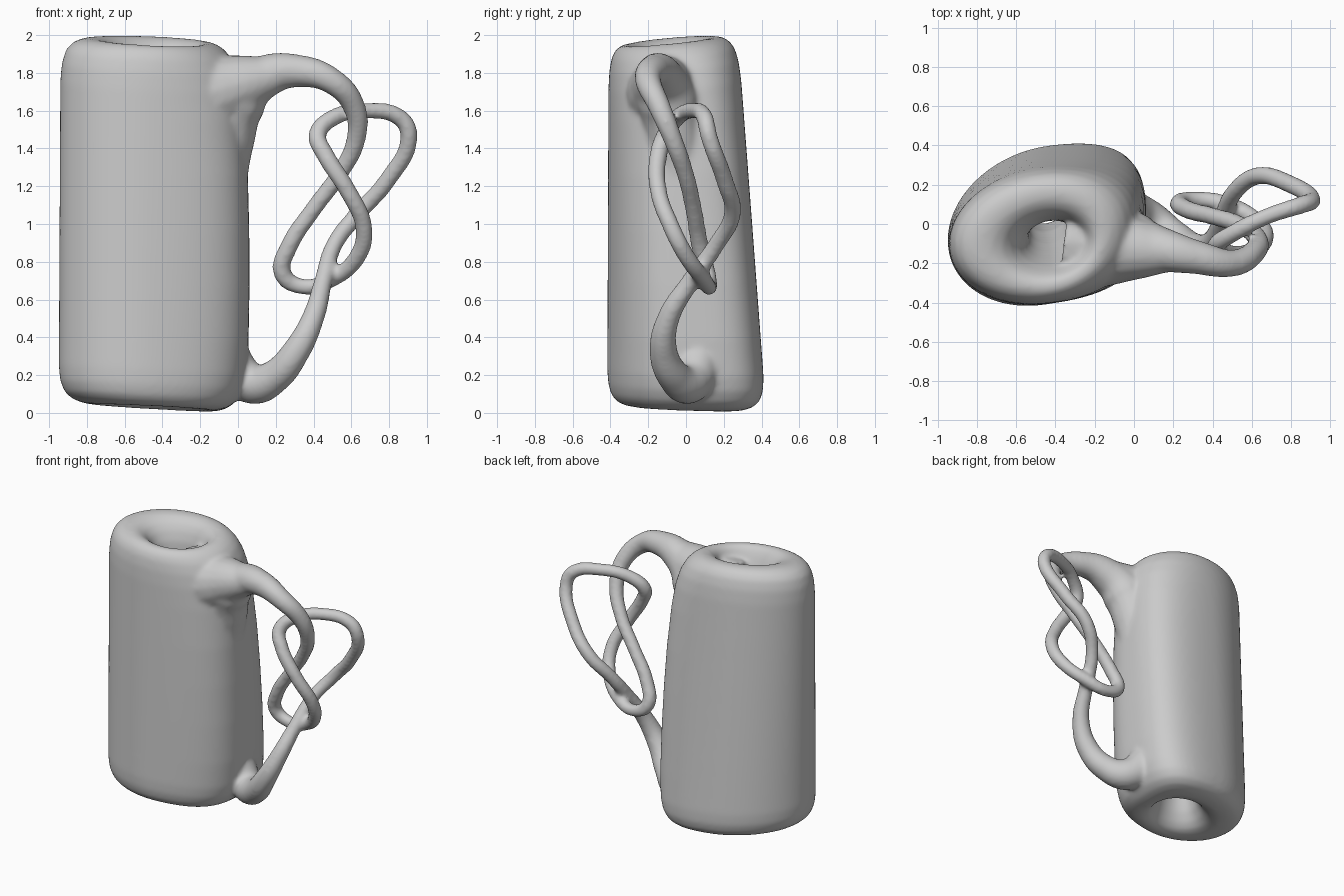
import bpy, bmesh, math
from mathutils import Vector

# Body: slanted oval loft with a funnel-mouthed tunnel through it
SEG = 96
# (radial fraction, height fraction), outer wall then back down the tunnel
PROFILE = [(0.62, 0.0), (0.75, 0.003), (0.86, 0.012), (0.94, 0.03), (0.985, 0.06), (1, 0.1),
           (1, 0.2), (1, 0.35), (1, 0.5), (1, 0.65), (1, 0.8), (1, 0.88), (0.985, 0.93),
           (0.945, 0.966), (0.88, 0.986), (0.79, 0.997), (0.7, 1.0), (0.6, 0.997), (0.5, 0.984),
           (0.42, 0.962), (0.34, 0.927), (0.28, 0.88), (0.24, 0.83), (0.21, 0.76), (0.2, 0.65),
           (0.2, 0.5), (0.2, 0.35), (0.21, 0.24), (0.24, 0.16), (0.28, 0.11), (0.34, 0.065),
           (0.42, 0.03), (0.5, 0.01)]


def spow(v, p):
    return math.copysign(abs(v) ** p, v)


def body_point(r, t, angle, inside):
    c, s = math.cos(angle), math.sin(angle)
    # right side is squarer than the left, except at the top and in the tunnel
    p = 2 / (2 + (0 if inside else 0.9 * (1 - t ** 5) * max(0, c) ** 0.5))
    x = (0.5 - 0.02 * t) * r * spow(c, p)
    y = (0.41 - 0.07 * t) * r * spow(s, p) + (0.16 - 0.08 * t) * x
    if x > 0:
        x *= 1 + 0.05 * math.sin(math.pi * t) - 0.14 * t ** 12 - 0.12 * (1 - t) ** 14
    low = 0.025 - 0.05 * x - 0.03 * y
    high = 1.97 - 0.05 * x + 0.1 * y
    z = low + (high - low) * t
    bend = math.sin(math.pi * t) ** 2 * 0.16 if inside else 0
    shift = 0.06 * (1 - r)
    return Vector((x - 0.45 - 0.01 * t - 0.3 * bend + shift, y - 0.068 * t + bend - shift, z))


bm = bmesh.new()
rings = []
for i, (r, t) in enumerate(PROFILE):
    inside = i > 16
    rings.append([bm.verts.new(body_point(r, t, 2 * math.pi * k / SEG, inside)) for k in range(SEG)])
for i in range(len(rings)):
    a, b = rings[i], rings[(i + 1) % len(rings)]
    for k in range(SEG):
        n = (k + 1) % SEG
        bm.faces.new((a[k], a[n], b[n], b[k]))
bmesh.ops.recalc_face_normals(bm, faces=bm.faces)
mesh = bpy.data.meshes.new("knotted_handle_vessel")
bm.to_mesh(mesh)
bm.free()
body = bpy.data.objects.new("knotted_handle_vessel", mesh)
bpy.context.collection.objects.link(body)

# Handle: one strand, tied in a knot, flaring where it meets the body
PATH = [(-0.08, -0.03, 1.15, 0.12), (-0.06, -0.06, 1.45, 0.15), (0.0, -0.1, 1.665, 0.16),
        (0.14, -0.13, 1.78, 0.115),
        (0.32, -0.17, 1.81, 0.087), (0.5, -0.2, 1.755, 0.07), (0.615, -0.14, 1.62, 0.06),
        (0.625, -0.07, 1.45, 0.052), (0.54, -0.005, 1.27, 0.047), (0.4, 0.04, 1.08, 0.046),
        (0.27, 0.075, 0.88, 0.048), (0.235, 0.11, 0.74, 0.049), (0.33, 0.125, 0.67, 0.043),
        (0.5, 0.09, 0.71, 0.045), (0.645, -0.01, 0.85, 0.047), (0.665, -0.08, 0.99, 0.047),
        (0.585, -0.145, 1.17, 0.047), (0.46, -0.145, 1.37, 0.049), (0.42, -0.11, 1.47, 0.049),
        (0.5, -0.05, 1.56, 0.046), (0.68, 0.04, 1.6, 0.043), (0.86, 0.1, 1.56, 0.047),
        (0.905, 0.12, 1.47, 0.047), (0.79, 0.205, 1.23, 0.047), (0.63, 0.245, 1.05, 0.047),
        (0.51, 0.16, 0.89, 0.046), (0.45, 0.02, 0.69, 0.05), (0.4, -0.09, 0.51, 0.06),
        (0.31, -0.12, 0.33, 0.075), (0.19, -0.06, 0.19, 0.09), (0.08, 0.01, 0.155, 0.11),
        (-0.03, 0.06, 0.25, 0.12), (-0.09, 0.06, 0.45, 0.11)]
# Upper shoulder: broad root that eases the handle into the body
SHOULDER = [(-0.32, -0.09, 1.66, 0.22), (-0.12, -0.115, 1.7, 0.205), (0.03, -0.13, 1.745, 0.155),
            (0.22, -0.15, 1.795, 0.09)]
curve = bpy.data.curves.new("handle", "CURVE")
curve.dimensions = "3D"
curve.bevel_depth = 1.0
curve.bevel_resolution = 6
curve.resolution_u = 10
curve.use_fill_caps = True
for path in (PATH, SHOULDER):
    spline = curve.splines.new("BEZIER")
    spline.bezier_points.add(len(path) - 1)
    for p, (x, y, z, r) in zip(spline.bezier_points, path):
        p.co = (x, y, z)
        p.radius = r
        p.handle_left_type = p.handle_right_type = "AUTO"
handle = bpy.data.objects.new("handle", curve)
bpy.context.collection.objects.link(handle)

# Fuse handle and body into one smooth skin
bpy.ops.object.select_all(action="DESELECT")
handle.select_set(True)
bpy.context.view_layer.objects.active = handle
bpy.ops.object.convert(target="MESH")
body.select_set(True)
bpy.context.view_layer.objects.active = body
bpy.ops.object.join()
remesh = body.modifiers.new("fuse", "REMESH")
remesh.mode = "VOXEL"
remesh.voxel_size = 0.013
remesh.use_smooth_shade = True
smooth = body.modifiers.new("blend", "SMOOTH")
smooth.factor = 0.5
smooth.iterations = 18
bpy.ops.object.shade_smooth()
